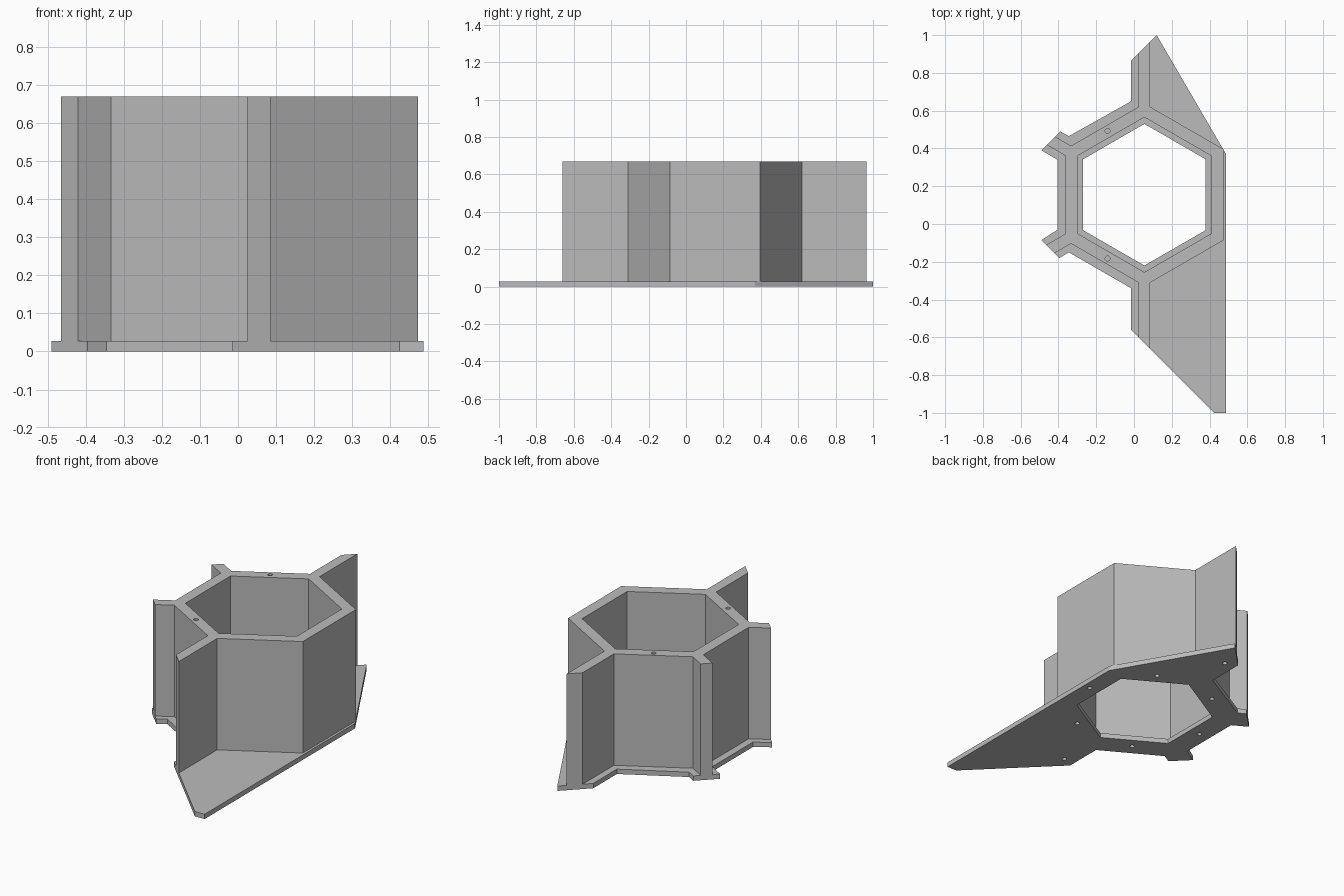
import bpy
import bmesh
from math import radians, tan
from mathutils import Vector, Matrix

cube = bpy.data.objects.get("Cube")
if cube:
    bpy.data.objects.remove(cube, do_unlink=True)

grey = bpy.data.materials.new("plain grey")
grey.use_nodes = True
GREY = (0.5, 0.5, 0.5, 1)
grey.diffuse_color = GREY
grey.node_tree.nodes["Principled BSDF"].inputs["Base Color"].default_value = GREY

CENTRE = Vector((0.055, 0.155))
BASE_TOP, HEIGHT = 0.028, 0.67
WALL_R, WALL_INNER_R, OPENING_R = 0.483, 0.41, 0.375
FIN_HALF = 0.03


def polar(r, degrees):
    """Point in plan at a radius and angle around the hexagon centre."""
    return CENTRE + Matrix.Rotation(radians(degrees), 2) @ Vector((r, 0))


def ring(r, sides, start=0, centre=CENTRE):
    return [polar(r, start + 360 * i / sides) - CENTRE + centre for i in range(sides)]


def prism(name, outlines, z0, z1):
    """Extrude one or more plan outlines from z0 to z1."""
    bm = bmesh.new()
    for pts in outlines:
        face = bm.faces.new([bm.verts.new((p[0], p[1], z0)) for p in pts])
        up = bmesh.ops.extrude_face_region(bm, geom=[face])
        verts = [v for v in up["geom"] if isinstance(v, bmesh.types.BMVert)]
        bmesh.ops.translate(bm, verts=verts, vec=(0, 0, z1 - z0))
    # keep the starting caps so every solid is closed
    bmesh.ops.holes_fill(bm, edges=bm.edges)
    bmesh.ops.recalc_face_normals(bm, faces=bm.faces)
    mesh = bpy.data.meshes.new(name)
    bm.to_mesh(mesh)
    bm.free()
    mesh.materials.append(grey)
    obj = bpy.data.objects.new(name, mesh)
    bpy.context.collection.objects.link(obj)
    return obj


def cut(obj, *cutters):
    for cutter in cutters:
        mod = obj.modifiers.new(cutter.name, 'BOOLEAN')
        mod.operation, mod.solver, mod.object = 'DIFFERENCE', 'EXACT', cutter
        cutter.hide_render = True
        cutter.hide_set(True)


def fin(angle):
    """Plan points of a fin on a hexagon corner, its tip cut on a diagonal."""
    normal, limit = (Vector((-1, 1)), 0.88) if angle < 180 else (Vector((-1, -1)), 0.575)
    along = polar(1, angle) - CENTRE
    side = Vector((-along.y, along.x)) * FIN_HALF
    root = WALL_R - FIN_HALF * tan(radians(30))
    points = []
    for s in (-side, side):
        tip = (limit - normal.dot(CENTRE + s)) / normal.dot(along)
        points.append([CENTRE + s + along * d for d in (root, tip)])
    return points[0] + points[1][::-1]


# Flat base plate
base = prism("base_plate", [[
    (0.12, 1), (-0.015, 0.865), (-0.015, 0.65), (-0.345, 0.465),
    (-0.39, 0.49), (-0.49, 0.39), (-0.405, 0.34), (-0.405, -0.03),
    (-0.49, -0.085), (-0.395, -0.18), (-0.345, -0.15), (-0.015, -0.34),
    (-0.015, -0.56), (0.425, -1), (0.487, -1), (0.487, 0.37)]], 0, BASE_TOP)

# Hexagonal wall with fins on four corners
outline = []
for angle in range(30, 360, 60):
    outline += fin(angle) if 90 <= angle <= 270 else [polar(WALL_R, angle)]
wall = prism("hexagon_wall_with_fins", [outline], BASE_TOP, HEIGHT)

# Openings
base_opening = prism("base_opening_cutter", [ring(OPENING_R, 6, 30)], -0.1, 0.1)
wall_opening = prism("wall_opening_cutter", [ring(WALL_INNER_R, 6, 30)], -0.1, 1)

# Screw holes below each wall and long fin, and in two wall tops
below = [polar(0.39, a) for a in range(0, 360, 60)] + [polar(0.68, 90), polar(0.68, 270)]
above = [polar(0.39, 120), polar(0.39, 240)]
bottom_holes = prism("bottom_hole_cutter", [ring(0.013, 16, 0, p) for p in below], -0.1, 0.12)
top_holes = prism("top_hole_cutter", [ring(0.013, 16, 0, p) for p in above], 0.57, 0.8)

cut(base, base_opening, bottom_holes)
cut(wall, wall_opening, bottom_holes, top_holes)
